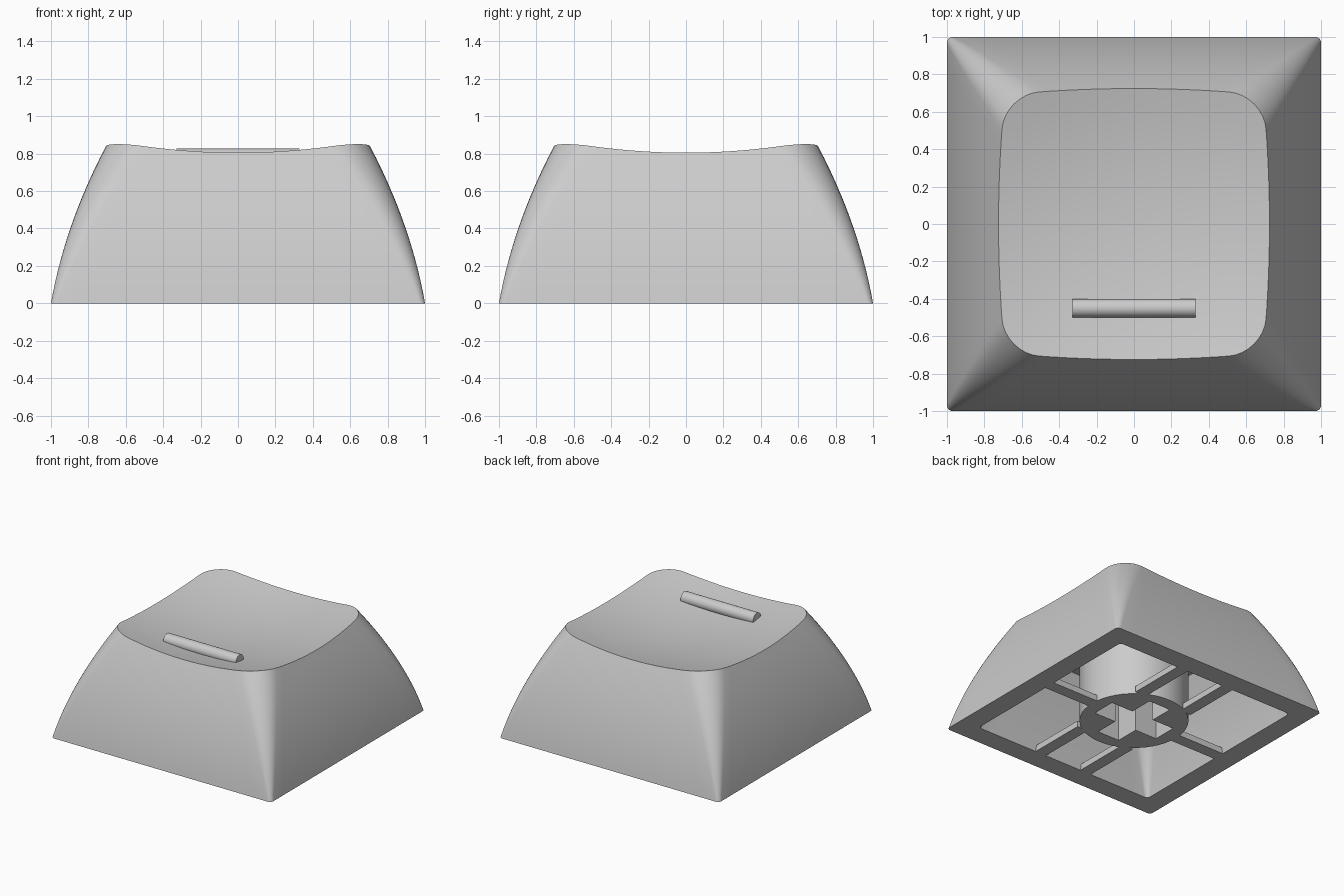
import bpy, bmesh, math
from mathutils import Vector

old = bpy.data.objects.get("Cube")
if old:
    bpy.data.objects.remove(old, do_unlink=True)

# Single plastic colour
plastic = bpy.data.materials.new("grey plastic")
plastic.use_nodes = True
colour = (0.6, 0.6, 0.6, 1)
plastic.diffuse_color = colour
plastic.node_tree.nodes["Principled BSDF"].inputs["Base Color"].default_value = colour

WALL = 0.17      # wall thickness at the rim
ROOF = 0.12      # roof thickness
ARC, SIDE, RISE, DISH = 8, 16, 14, 8


def finish(obj):
    obj.data.materials.clear()
    obj.data.materials.append(plastic)
    bpy.ops.object.select_all(action='DESELECT')
    obj.select_set(True)
    bpy.context.view_layer.objects.active = obj
    if obj.type == 'CURVE':
        bpy.ops.object.convert(target='MESH')
    bpy.ops.object.shade_smooth_by_angle(angle=math.radians(30))


def from_bmesh(name, bm):
    bmesh.ops.recalc_face_normals(bm, faces=bm.faces)
    mesh = bpy.data.meshes.new(name)
    bm.to_mesh(mesh)
    bm.free()
    obj = bpy.data.objects.new(name, mesh)
    bpy.context.collection.objects.link(obj)
    finish(obj)


def dish(x, y, drop):
    return 0.725 - drop + 0.153 * (x * x + y * y)


def section(z, inset):
    """Rounded square at height z, shrinking along a curved wall."""
    w = 1 - 0.175 * z - 0.208 * z * z - inset
    r = 0.03 + 0.2 * z
    c = w - r
    quarter = []
    for i in range(ARC + 1):
        a = math.pi / 2 * i / ARC
        quarter.append((c + r * math.cos(a), c + r * math.sin(a)))
    for i in range(1, SIDE):
        quarter.append((c - 2 * c * i / SIDE, w))
    points = []
    for turn in range(4):
        points += quarter
        quarter = [(-y, x) for x, y in quarter]
    return points


def bridge(bm, a, b):
    for i in range(len(a)):
        j = (i + 1) % len(a)
        bm.faces.new((a[i], a[j], b[j], b[i]))


def domed_skin(bm, inset, drop):
    """Curved walls running up to a spherical dish; returns the bottom ring."""
    count = len(section(0, inset))
    tops = [0.75] * count
    for _ in range(12):
        tops = [dish(*section(z, inset)[i], drop) for i, z in enumerate(tops)]
    rings = []
    for step in range(RISE + 1):
        ring = []
        for i, top in enumerate(tops):
            z = top * step / RISE
            ring.append(bm.verts.new((*section(z, inset)[i], z)))
        rings.append(ring)
    edge = [v.co.copy() for v in rings[-1]]
    for step in range(1, DISH):
        s = 1 - step / DISH
        rings.append([bm.verts.new((p.x * s, p.y * s, dish(p.x * s, p.y * s, drop)))
                      for p in edge])
    for a, b in zip(rings, rings[1:]):
        bridge(bm, a, b)
    centre = bm.verts.new((0, 0, dish(0, 0, drop)))
    last = rings[-1]
    for i in range(count):
        bm.faces.new((last[i], last[(i + 1) % count], centre))
    return rings[0]


# Hollow cap shell with a flat rim
bm = bmesh.new()
bridge(bm, domed_skin(bm, 0, 0), domed_skin(bm, WALL, ROOF))
from_bmesh("cap_shell", bm)

# Raised finger bar on the dish
bm = bmesh.new()
bmesh.ops.create_cone(bm, cap_ends=True, segments=32, radius1=0.05, radius2=0.05, depth=0.66)
for v in bm.verts:
    v.co = Vector((v.co.z, v.co.x - 0.45, v.co.y + 0.777))
from_bmesh("finger_bar", bm)

# Round stem with a cross-shaped socket
curve = bpy.data.curves.new("stem", 'CURVE')
curve.dimensions = '2D'
curve.fill_mode = 'BOTH'
curve.extrude = 0.33
arm, half = 0.3, 0.1
circle = [(0.41 * math.cos(math.tau * i / 48), 0.41 * math.sin(math.tau * i / 48))
          for i in range(48)]
cross, corner = [], [(arm, -half), (arm, half), (half, half)]
for turn in range(4):
    cross += corner
    corner = [(-y, x) for x, y in corner]
for outline in (circle, cross):
    spline = curve.splines.new('POLY')
    spline.points.add(len(outline) - 1)
    for point, (x, y) in zip(spline.points, outline):
        point.co = (x, y, 0, 1)
    spline.use_cyclic_u = True
stem = bpy.data.objects.new("stem", curve)
stem.location.z = 0.33
bpy.context.collection.objects.link(stem)
finish(stem)


# Shallow ribs tying the stem to the walls
def rib(name, x0, x1, y0, y1, height=0.05):
    bm = bmesh.new()
    bmesh.ops.create_cube(bm, size=1)
    for v in bm.verts:
        v.co = Vector((x1 if v.co.x > 0 else x0, y1 if v.co.y > 0 else y0,
                       height if v.co.z > 0 else 0))
    from_bmesh(name, bm)


for side, label in ((1, "left"), (-1, "right")):
    rib(label + "_rib", *sorted((side * 0.4, side * 0.835)), -0.05, 0.05)
    for end, place in ((1, "back"), (-1, "front")):
        rib(f"{place}_{label}_rib", *sorted((side * 0.17, side * 0.27)),
            *sorted((end * 0.34, end * 0.835)))
